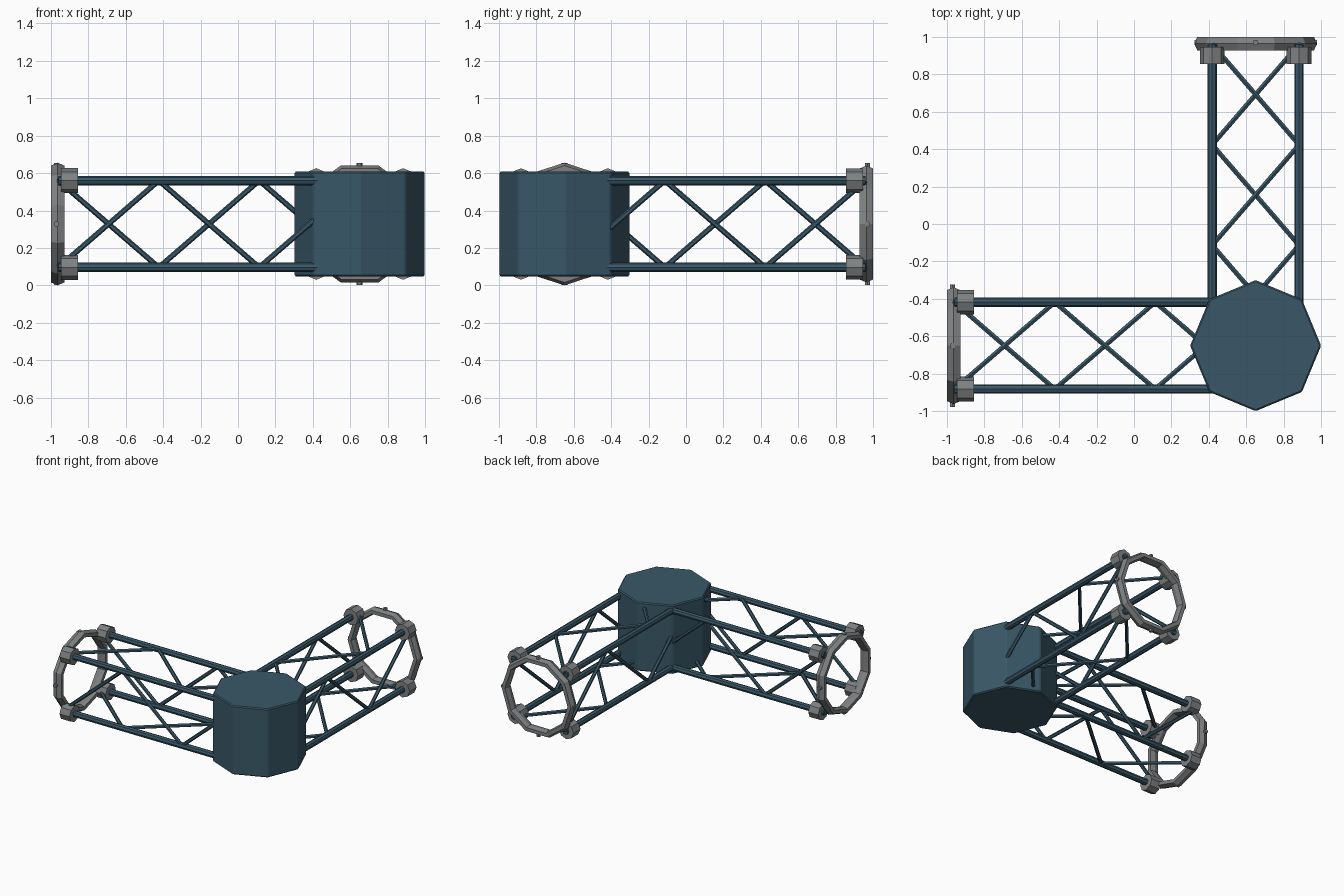
import bpy, bmesh, math
from mathutils import Vector, Matrix

if "Cube" in bpy.data.objects:
    bpy.data.objects.remove(bpy.data.objects["Cube"])


def material(name, rgb):
    m = bpy.data.materials.new(name)
    m.diffuse_color = (*rgb, 1)
    m.use_nodes = True
    m.node_tree.nodes["Principled BSDF"].inputs["Base Color"].default_value = m.diffuse_color
    return m


BLUE = material("slate blue paint", (0.041, 0.096, 0.137))
GREY = material("grey metal", (0.21, 0.22, 0.225))

CX, CY, CZ = 0.65, -0.65, 0.328     # hub centre
HALF = 0.232                        # chord offset from the arm axis
END = -1.61                         # outer end of the chords, along the arm
BAY = -END / 3


def finish(bm, name, mat, matrix):
    bmesh.ops.recalc_face_normals(bm, faces=bm.faces)
    me = bpy.data.meshes.new(name)
    bm.to_mesh(me)
    bm.free()
    me.materials.append(mat)
    ob = bpy.data.objects.new(name, me)
    ob.matrix_world = matrix
    bpy.context.collection.objects.link(ob)
    return ob


def rod(bm, a, b, r, sides=8):
    """Add a straight prism from a to b."""
    a, b = Vector(a), Vector(b)
    d = b - a
    m = Matrix.Translation((a + b) / 2) @ d.to_track_quat('Z', 'Y').to_matrix().to_4x4()
    bmesh.ops.create_cone(bm, cap_ends=True, segments=sides, radius1=r, radius2=r,
                          depth=d.length, matrix=m)


# Octagonal corner hub
bm = bmesh.new()
bmesh.ops.create_cone(bm, cap_ends=True, segments=8, radius1=0.35, radius2=0.35, depth=0.56)
hub = finish(bm, "corner_hub", BLUE, Matrix.Translation((CX, CY, CZ)))
bev = hub.modifiers.new("edge", 'BEVEL')
bev.width = 0.008
bev.segments = 1

# Corners of the square truss section, in order round the arm axis
CORNERS = [(-HALF, -HALF), (-HALF, HALF), (HALF, HALF), (HALF, -HALF)]


def truss_arm(label, matrix, ring_turn):
    # Four main chords
    bm = bmesh.new()
    for y, z in CORNERS:
        rod(bm, (END, y, z), (0, y, z), 0.025)
    finish(bm, label + "_chords", BLUE, matrix)

    # Zigzag braces, one run on each side
    bm = bmesh.new()
    for k in range(4):
        pair = (CORNERS[k], CORNERS[(k + 1) % 4])
        for i in range(3):
            p, q = pair[i % 2], pair[(i + 1) % 2]
            rod(bm, (END + i * BAY, *p), (END + (i + 1) * BAY, *q), 0.0145, 6)
    finish(bm, label + "_braces", BLUE, matrix)

    # Collars at the chord ends
    bm = bmesh.new()
    for y, z in CORNERS:
        rod(bm, (-1.595, y, z), (-1.505, y, z), 0.066)
    finish(bm, label + "_end_collars", GREY, matrix)

    # Ten-sided end ring, swept from a six-point section
    bm = bmesh.new()
    section = [(0.328, 0), (0.312, 0.036), (0.282, 0.036),
               (0.273, 0), (0.282, -0.036), (0.312, -0.036)]
    loops = []
    for i in range(10):
        a = ring_turn + i * math.tau / 10
        loops.append([bm.verts.new((-1.614 + x, r * math.cos(a), r * math.sin(a)))
                      for r, x in section])
    for i in range(10):
        u, v = loops[i], loops[(i + 1) % 10]
        for j in range(6):
            k = (j + 1) % 6
            bm.faces.new((u[j], u[k], v[k], v[j]))
    finish(bm, label + "_end_ring", GREY, matrix)

    # Small bolts round the ring
    bm = bmesh.new()
    for i in range(4):
        a = i * math.pi / 2
        c, s = math.cos(a), math.sin(a)
        rod(bm, (-1.62, 0.29 * c, 0.29 * s), (-1.62, 0.327 * c, 0.327 * s), 0.016, 6)
    finish(bm, label + "_ring_bolts", GREY, matrix)


at_hub = Matrix.Translation((CX, CY, CZ))
truss_arm("left_arm", at_hub, math.pi / 2)
truss_arm("back_arm", at_hub @ Matrix.Rotation(-math.pi / 2, 4, 'Z'), 0)
